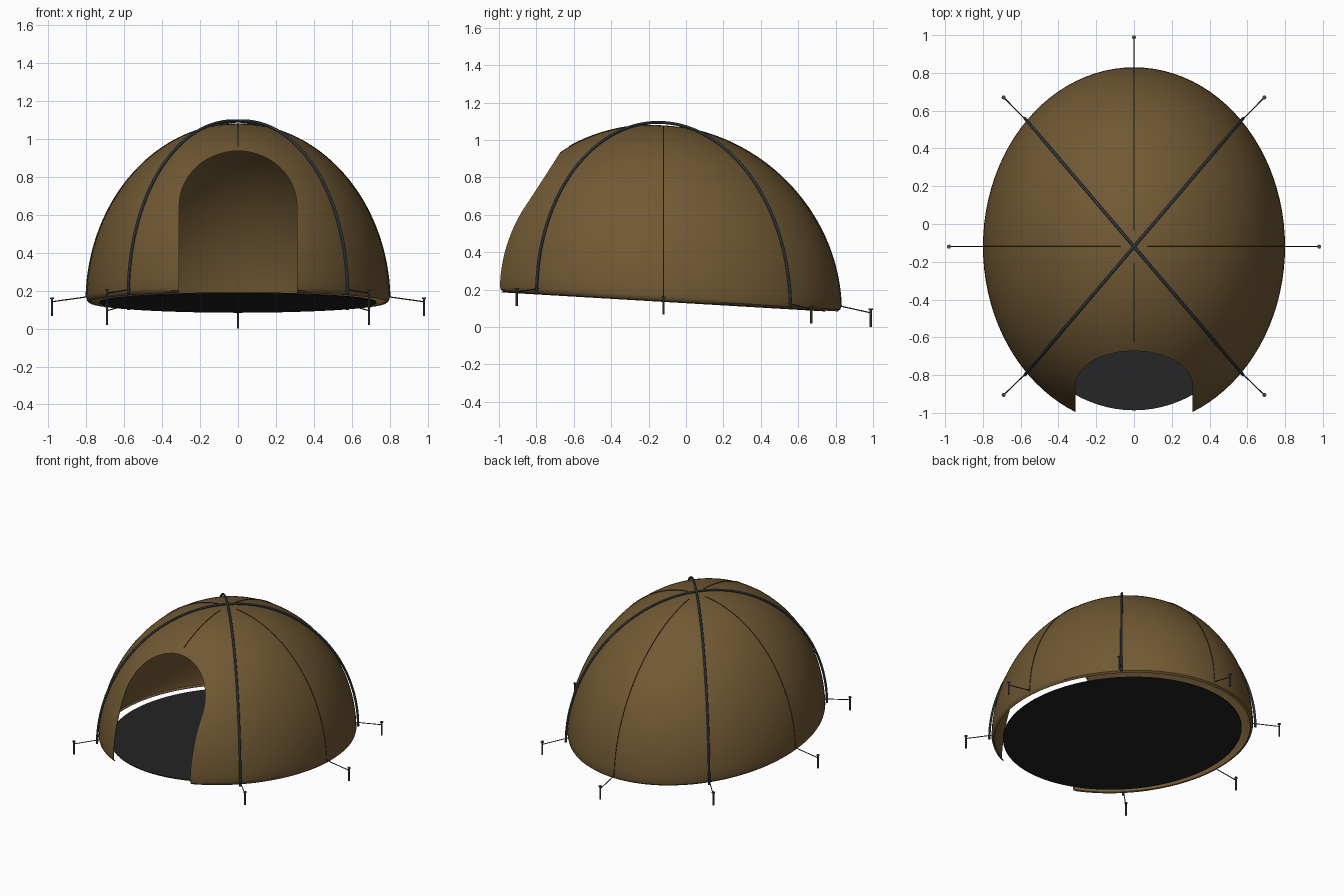
import bpy, bmesh, math
from math import sin, cos, pi, radians

if "Cube" in bpy.data.objects:
    bpy.data.objects.remove(bpy.data.objects["Cube"])

RX, RY, H, CY = 0.80, 0.95, 0.94, -0.12


def material(name, rgb):
    m = bpy.data.materials.new(name)
    m.diffuse_color = (*rgb, 1)
    m.use_nodes = True
    m.node_tree.nodes["Principled BSDF"].inputs["Base Color"].default_value = m.diffuse_color
    return m


CANVAS = material("brown canvas", (0.165, 0.10, 0.034))
FLOOR = material("black groundsheet", (0.018, 0.018, 0.019))
STEEL = material("blue grey metal", (0.06, 0.078, 0.095))
SEAM = material("dark brown seam", (0.05, 0.032, 0.012))
CORD = material("dark cord", (0.022, 0.02, 0.018))


def ground(y):
    """Height of the sloping pitch."""
    return 0.138 - 0.0588 * (y - CY)


def shell(a, t, s=1.0, dz=0.0):
    """Point on the sheared dome at azimuth a and elevation t."""
    x = RX * s * cos(t) * cos(a)
    y = CY + RY * s * cos(t) * sin(a)
    return (x, y, ground(y) + H * s * sin(t) + dz)


def add_mesh(name, bm, mat):
    bmesh.ops.recalc_face_normals(bm, faces=bm.faces)
    me = bpy.data.meshes.new(name)
    bm.to_mesh(me)
    bm.free()
    ob = bpy.data.objects.new(name, me)
    bpy.context.collection.objects.link(ob)
    if mat:
        me.materials.append(mat)
    return ob


def select(ob):
    bpy.ops.object.select_all(action='DESELECT')
    ob.select_set(True)
    bpy.context.view_layer.objects.active = ob


def smooth(ob):
    select(ob)
    bpy.ops.object.shade_smooth_by_angle(angle=radians(35))


def tube(name, pts, r, mat):
    cu = bpy.data.curves.new(name, 'CURVE')
    cu.dimensions = '3D'
    cu.bevel_depth = r
    cu.bevel_resolution = 2
    cu.use_fill_caps = True
    sp = cu.splines.new('POLY')
    sp.points.add(len(pts) - 1)
    for p, c in zip(sp.points, pts):
        p.co = (*c, 1)
    ob = bpy.data.objects.new(name, cu)
    bpy.context.collection.objects.link(ob)
    cu.materials.append(mat)
    select(ob)
    bpy.ops.object.convert(target='MESH')
    smooth(ob)
    return ob


# Canvas dome with a slightly tucked-in hem
N, R = 96, 28
bm = bmesh.new()
rows = [(0.0, 0.98, 0.0), (0.012, 0.995, 0.0)]
rows += [(0.03 + (pi / 2 - 0.03) * i / R, 1.0, 0.0) for i in range(R)]
rings = [[bm.verts.new(shell(2 * pi * k / N, t, s, dz)) for k in range(N)]
         for t, s, dz in rows]
for lo, hi in zip(rings, rings[1:]):
    for k in range(N):
        j = (k + 1) % N
        bm.faces.new((lo[k], lo[j], hi[j], hi[k]))
top = bm.verts.new(shell(0, pi / 2))
for k in range(N):
    bm.faces.new((rings[-1][k], rings[-1][(k + 1) % N], top))
dome = add_mesh("canvas_dome", bm, CANVAS)

# Arched doorway cutter
bm = bmesh.new()
outline = [(0.31, -0.2)]
outline += [(0.31 * cos(pi * i / 32), 0.645 + 0.29 * sin(pi * i / 32)) for i in range(33)]
outline += [(-0.31, -0.2)]
face = bm.faces.new([bm.verts.new((x, -1.3, z)) for x, z in outline])
ext = bmesh.ops.extrude_face_region(bm, geom=[face])
bmesh.ops.translate(bm, vec=(0, 0.8, 0),
                    verts=[v for v in ext["geom"] if isinstance(v, bmesh.types.BMVert)])
cutter = add_mesh("doorway_cutter", bm, None)
cutter.hide_render = True

select(dome)
mod = dome.modifiers.new("cloth", 'SOLIDIFY')
mod.thickness = 0.006
mod.offset = -1
cut = dome.modifiers.new("doorway", 'BOOLEAN')
cut.operation = 'DIFFERENCE'
cut.solver = 'EXACT'
cut.object = cutter
for m in ("cloth", "doorway"):
    bpy.ops.object.modifier_apply(modifier=m)
bpy.data.objects.remove(cutter)
smooth(dome)

# Groundsheet, a thin ellipse loose inside the hem
bm = bmesh.new()
face = bm.faces.new([bm.verts.new(shell(2 * pi * k / N, 0, 0.912, 0.002)) for k in range(N)])
ext = bmesh.ops.extrude_face_region(bm, geom=[face])
bmesh.ops.translate(bm, vec=(0, 0, -0.006),
                    verts=[v for v in ext["geom"] if isinstance(v, bmesh.types.BMVert)])
add_mesh("groundsheet", bm, FLOOR)

# Two crossing poles
DIAG = radians(44.7)
for name, a in (("pole_a", DIAG), ("pole_b", pi - DIAG)):
    tube(name, [shell(a, pi * i / 64, 1.016) for i in range(65)], 0.008, STEEL)

# Seams between the poles; the front one stops above the doorway
for name, a, low in (("right_seam", 0, 0.03), ("back_seam", pi / 2, 0.03),
                     ("left_seam", pi, 0.03), ("front_seam", -pi / 2, 1.01)):
    tube(name, [shell(a, low + (1.48 - low) * i / 32, 1.0005) for i in range(33)], 0.003, SEAM)

# Pegs and their guy cords
pegs = [("back", pi / 2, 0.0, 0.988)]
for side, sx in (("right", 1), ("left", -1)):
    pegs += [(side, 0 if sx > 0 else pi, sx * 0.98, CY),
             ("front_" + side, -DIAG if sx > 0 else DIAG - pi, sx * 0.69, -0.905),
             ("back_" + side, DIAG if sx > 0 else pi - DIAG, sx * 0.69, 0.67)]
for name, a, x, y in pegs:
    g = ground(y)
    tube(name + "_peg", [(x, y, g - 0.072), (x, y, g + 0.022)], 0.006, STEEL)
    tube(name + "_peg_head", [(x, y, g + 0.018), (x, y, g + 0.025)], 0.011, STEEL)
    tube(name + "_guy_cord", [shell(a, 0.03, 1.0), (x, y, g + 0.003)], 0.003, CORD)
